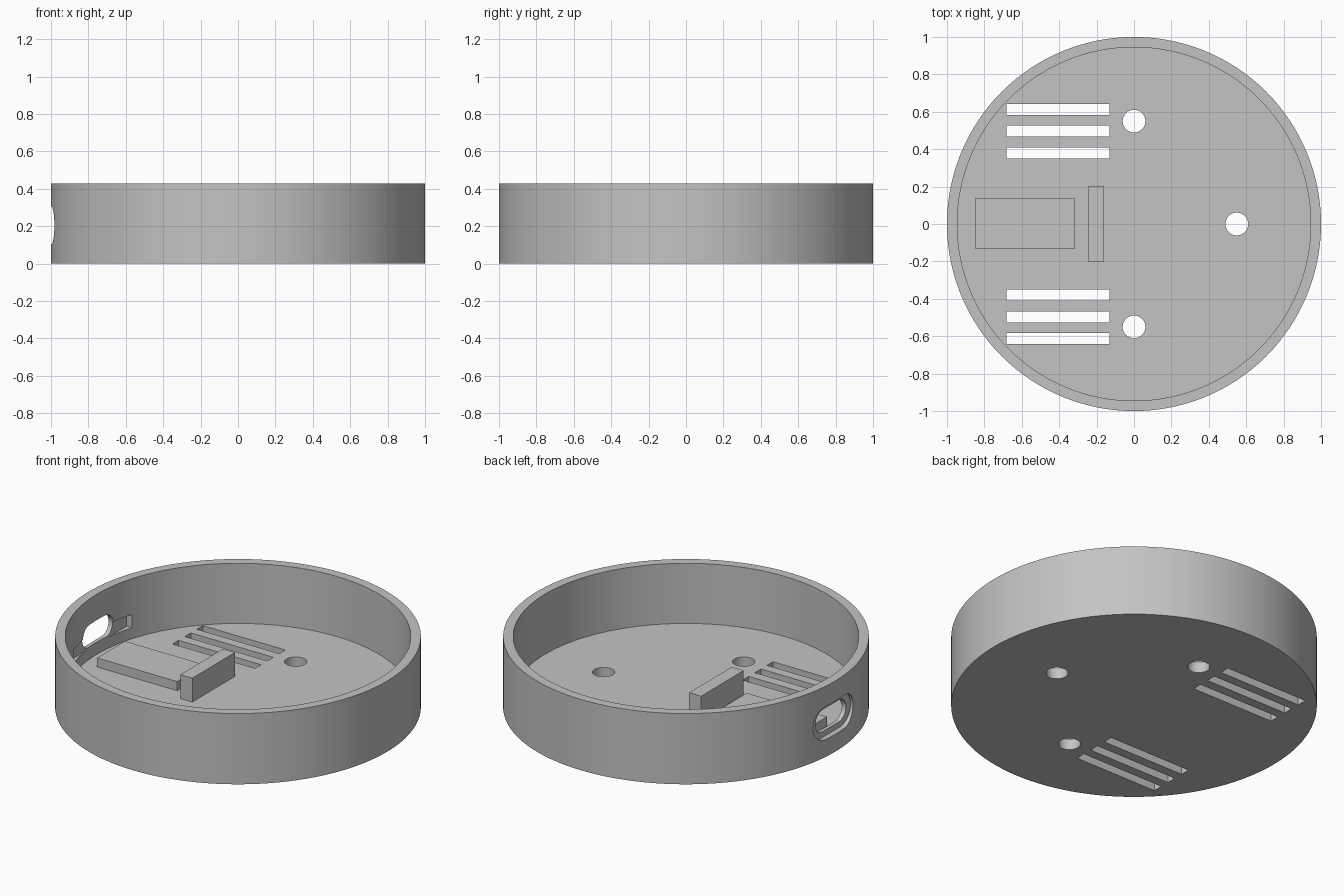
import bpy, bmesh, math
from mathutils import Matrix, Vector

old = bpy.data.objects.get("Cube")
if old:
    bpy.data.objects.remove(old, do_unlink=True)

HEIGHT, FLOOR, INNER = 0.427, 0.064, 0.945
PORT_Z = 0.205

grey = bpy.data.materials.new("plain_grey")
grey.use_nodes = True
colour = (0.55, 0.55, 0.55, 1)
grey.diffuse_color = colour
grey.node_tree.nodes["Principled BSDF"].inputs["Base Color"].default_value = colour


def prism(name, outline, low, high, matrix=Matrix()):
    """Extrude a flat outline from low to high, then turn it by matrix."""
    bm = bmesh.new()
    face = bm.faces.new([bm.verts.new((x, y, low)) for x, y in outline])
    top = bmesh.ops.extrude_face_region(bm, geom=[face])["geom"]
    moved = [v for v in top if isinstance(v, bmesh.types.BMVert)]
    bmesh.ops.translate(bm, verts=moved, vec=Vector((0, 0, high - low)))
    bmesh.ops.transform(bm, matrix=matrix, verts=bm.verts)
    bmesh.ops.recalc_face_normals(bm, faces=bm.faces)
    mesh = bpy.data.meshes.new(name)
    bm.to_mesh(mesh)
    bm.free()
    mesh.materials.append(grey)
    obj = bpy.data.objects.new(name, mesh)
    bpy.context.collection.objects.link(obj)
    return obj


def circle(radius, count, cx=0, cy=0):
    return [(cx + radius * math.cos(math.tau * i / count),
             cy + radius * math.sin(math.tau * i / count)) for i in range(count)]


def box(name, x, y, z):
    return prism(name, [(x[0], y[0]), (x[1], y[0]), (x[1], y[1]), (x[0], y[1])], *z)


def stadium(half_width, radius, steps=16):
    """Rounded slot outline, long along its first axis."""
    points = []
    for side, start in ((1, -math.pi / 2), (-1, math.pi / 2)):
        for i in range(steps + 1):
            a = start + math.pi * i / steps
            points.append((side * (half_width - radius) + radius * math.cos(a),
                           radius * math.sin(a)))
    return points


def cut(target, cutter):
    mod = target.modifiers.new("cut", 'BOOLEAN')
    mod.operation, mod.solver, mod.object = 'DIFFERENCE', 'EXACT', cutter
    bpy.context.view_layer.objects.active = target
    bpy.ops.object.modifier_apply(modifier=mod.name)
    bpy.data.objects.remove(cutter, do_unlink=True)


# Round tray
tray = prism("round_tray", circle(1, 128), 0, HEIGHT)
cut(tray, prism("cavity", circle(INNER, 128), FLOOR, 1))

# Screw holes
for x, y in ((0, 0.55), (0, -0.55), (0.55, 0)):
    cut(tray, prism("screw_hole", circle(0.061, 32, x, y), -0.1, 0.2))

# Vent slots, three on each side
for side in (-1, 1):
    for y in (0.38, 0.497, 0.612):
        c = side * y
        cut(tray, box("vent_slot", (-0.683, -0.132), (c - 0.029, c + 0.029), (-0.1, 0.2)))

# Cable port: outline turned to face along x, with a wider outer recess
to_x = Matrix.Translation((0, 0, PORT_Z)) @ Matrix(
    ((0, 0, 1, 0), (1, 0, 0, 0), (0, 1, 0, 0), (0, 0, 0, 1)))
cut(tray, prism("port_recess", stadium(0.19, 0.1), -1.1, -0.966, to_x))
cut(tray, prism("port_hole", stadium(0.145, 0.066), -1.1, -0.8, to_x))

# Pocket for the circuit board edge in the inner wall
cut(tray, box("board_pocket", (-0.939, -0.8), (-0.28, 0.28), (0.13, 0.21)))

# Board support and end stop
box("board_support", (-0.85, -0.315), (-0.13, 0.135), (FLOOR - 0.02, 0.119))
box("end_stop", (-0.243, -0.163), (-0.203, 0.203), (FLOOR - 0.02, 0.208))

# Smooth the round walls, keep edges sharp
bpy.ops.object.select_all(action='DESELECT')
tray.select_set(True)
bpy.context.view_layer.objects.active = tray
bpy.ops.object.shade_smooth_by_angle(angle=math.radians(30))
